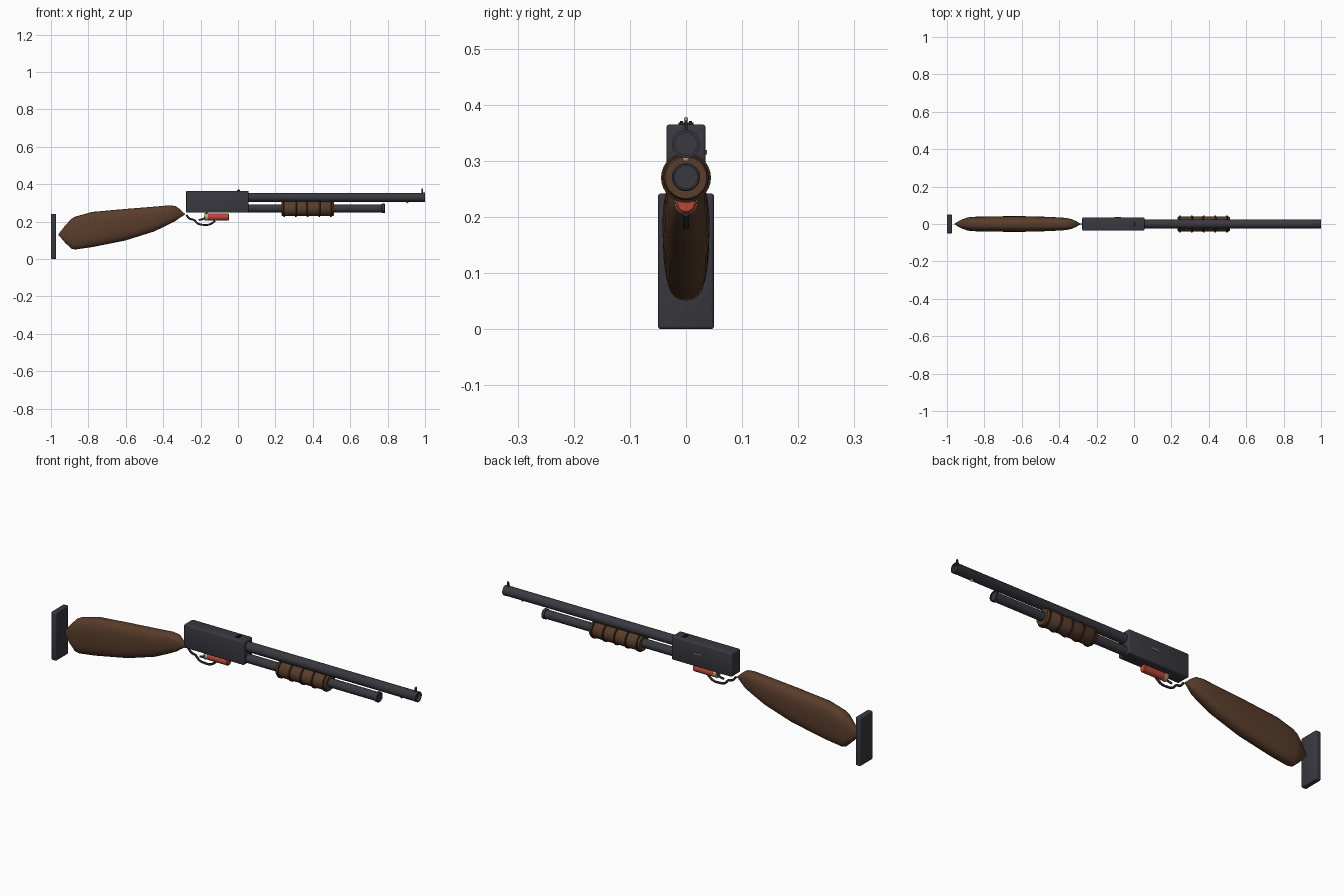
import bpy, bmesh, math
from mathutils import Vector

if "Cube" in bpy.data.objects:
    bpy.data.objects.remove(bpy.data.objects["Cube"])


def material(name, rgb):
    m = bpy.data.materials.new(name)
    m.use_nodes = True
    m.diffuse_color = (*rgb, 1)
    bsdf = m.node_tree.nodes["Principled BSDF"]
    bsdf.inputs["Base Color"].default_value = (*rgb, 1)
    bsdf.inputs["Roughness"].default_value = 0.6
    return m


STEEL = material("dark steel", (0.04, 0.04, 0.05))
BLACK = material("black steel", (0.018, 0.018, 0.022))
WOOD = material("walnut", (0.1, 0.046, 0.024))
DARK_WOOD = material("dark walnut", (0.04, 0.02, 0.011))
RED = material("red shell", (0.5, 0.06, 0.04))
BRASS = material("brass", (0.5, 0.38, 0.2))
GREY = material("grey steel", (0.16, 0.16, 0.17))


def finish(name, bm, mat, smooth=True):
    bmesh.ops.recalc_face_normals(bm, faces=bm.faces)
    mesh = bpy.data.meshes.new(name)
    bm.to_mesh(mesh)
    bm.free()
    mesh.materials.append(mat)
    ob = bpy.data.objects.new(name, mesh)
    bpy.context.collection.objects.link(ob)
    if smooth:
        bpy.ops.object.select_all(action="DESELECT")
        ob.select_set(True)
        bpy.context.view_layer.objects.active = ob
        bpy.ops.object.shade_smooth_by_angle(angle=math.radians(35))
    return ob


def loft(name, rings, mat):
    """Skin a list of equal-length point rings and cap both ends."""
    bm = bmesh.new()
    loops = [[bm.verts.new(p) for p in ring] for ring in rings]
    n = len(loops[0])
    for a, b in zip(loops, loops[1:]):
        for i in range(n):
            j = (i + 1) % n
            bm.faces.new((a[i], a[j], b[j], b[i]))
    bm.faces.new(loops[0])
    bm.faces.new(loops[-1])
    return finish(name, bm, mat)


def lathe(name, z, profile, mat, sides=32):
    """Turn (x, radius) points around a lengthwise axis at height z."""
    angles = [2 * math.pi * i / sides for i in range(sides)]
    return loft(name, [[(x, r * math.cos(a), z + r * math.sin(a)) for a in angles]
                       for x, r in profile], mat)


def box(name, lo, hi, mat, bevel=0.0):
    bm = bmesh.new()
    bmesh.ops.create_cube(bm, size=1)
    lo, hi = Vector(lo), Vector(hi)
    for v in bm.verts:
        v.co = (lo + hi) / 2 + v.co * (hi - lo)
    if bevel:
        bmesh.ops.bevel(bm, geom=bm.edges[:], offset=bevel, segments=3,
                        profile=0.5, affect="EDGES")
    return finish(name, bm, mat, bool(bevel))


def rod(name, points, radius, mat):
    """Bent bar through points in the middle plane."""
    curve = bpy.data.curves.new(name, "CURVE")
    curve.dimensions = "3D"
    curve.bevel_depth = radius
    curve.bevel_resolution = 3
    curve.use_fill_caps = True
    spline = curve.splines.new("BEZIER")
    spline.bezier_points.add(len(points) - 1)
    for bp, (x, z) in zip(spline.bezier_points, points):
        bp.co = (x, 0, z)
        bp.handle_left_type = bp.handle_right_type = "AUTO"
    curve.materials.append(mat)
    ob = bpy.data.objects.new(name, curve)
    bpy.context.collection.objects.link(ob)


def ball(name, centre, radius, mat):
    bm = bmesh.new()
    bmesh.ops.create_uvsphere(bm, u_segments=16, v_segments=10, radius=radius)
    bmesh.ops.translate(bm, verts=bm.verts, vec=centre)
    finish(name, bm, mat)


# Butt plate and receiver
box("butt_plate", (-1, -0.05, 0), (-0.972, 0.05, 0.242), STEEL, 0.006)
box("receiver", (-0.277, -0.035, 0.248), (0.057, 0.035, 0.365), STEEL, 0.006)

# Stock: rounded-box sections given as x, bottom, top, half width
sections = [(-0.96, 0.129, 0.133, 0.002), (-0.925, 0.088, 0.178, 0.022),
            (-0.89, 0.055, 0.216, 0.035), (-0.87, 0.051, 0.227, 0.038),
            (-0.78, 0.064, 0.252, 0.041), (-0.6, 0.1, 0.268, 0.042),
            (-0.45, 0.147, 0.28, 0.038), (-0.37, 0.185, 0.287, 0.033),
            (-0.335, 0.203, 0.284, 0.027), (-0.315, 0.218, 0.27, 0.018),
            (-0.284, 0.238, 0.242, 0.002)]


def section(x, lo, hi, w, sides=28):
    ring = []
    for i in range(sides):
        a = 2 * math.pi * i / sides
        c, s = math.cos(a), math.sin(a)
        ring.append((x, w * math.copysign(abs(c) ** 0.75, c),
                     (lo + hi) / 2 + (hi - lo) / 2 * math.copysign(abs(s) ** 0.75, s)))
    return ring


loft("stock", [section(*s) for s in sections], WOOD)

# Barrel with a recessed muzzle
lathe("barrel", 0.33, [(0.03, 0.024), (0.985, 0.024), (0.987, 0.025), (1, 0.025),
                       (1, 0.02), (0.985, 0.02)], STEEL)

# Magazine tube with its end cap
lathe("magazine_tube", 0.271, [(0.03, 0.0215), (0.775, 0.0215)], STEEL)
lathe("magazine_cap", 0.271, [(0.768, 0.022), (0.77, 0.025), (0.783, 0.025),
                              (0.785, 0.023), (0.785, 0.02), (0.779, 0.02)], STEEL)

# Ribbed pump grip
lathe("pump_grip", 0.27, [(0.232, 0.03), (0.232, 0.037), (0.237, 0.04),
                          (0.507, 0.04), (0.512, 0.037), (0.512, 0.03)], WOOD)
for i in range(5):
    x = 0.247 + i * 0.0625
    lathe(f"pump_ring_{i + 1}", 0.27, [(x - 0.006, 0.038), (x - 0.004, 0.0445),
                                       (x + 0.004, 0.0445), (x + 0.006, 0.038)], DARK_WOOD)

# Shell under the receiver
lathe("shell_body", 0.225, [(-0.16, 0.0185), (-0.052, 0.0185), (-0.048, 0.015)], RED, 24)
lathe("shell_base", 0.225, [(-0.178, 0.02), (-0.175, 0.02), (-0.174, 0.018),
                            (-0.159, 0.018)], BRASS, 24)

# Trigger guard and trigger
rod("trigger_guard", [(-0.277, 0.236), (-0.258, 0.216), (-0.235, 0.209), (-0.215, 0.19),
                      (-0.18, 0.183), (-0.15, 0.186), (-0.122, 0.205)], 0.0055, BLACK)
rod("trigger", [(-0.165, 0.255), (-0.172, 0.235), (-0.184, 0.216), (-0.21, 0.209)],
    0.005, BLACK)

# Sights and the small stud under the barrel
box("front_sight_post", (0.98, -0.0025, 0.35), (0.99, 0.0025, 0.372), BLACK)
ball("front_sight_bead", (0.985, 0, 0.374), 0.004, BRASS)
box("rear_sight_base", (-0.005, -0.013, 0.364), (0.012, 0.013, 0.368), BLACK)
for side, name in ((1, "left"), (-1, "right")):
    box(f"rear_sight_{name}", (0, side * 0.008 - 0.003, 0.367),
        (0.008, side * 0.008 + 0.003, 0.371), BLACK)
ball("barrel_stud", (0.905, 0, 0.304), 0.006, BRASS)

# Small catch on the left of the receiver
box("receiver_catch", (-0.105, 0.034, 0.311), (-0.07, 0.037, 0.319), GREY)
